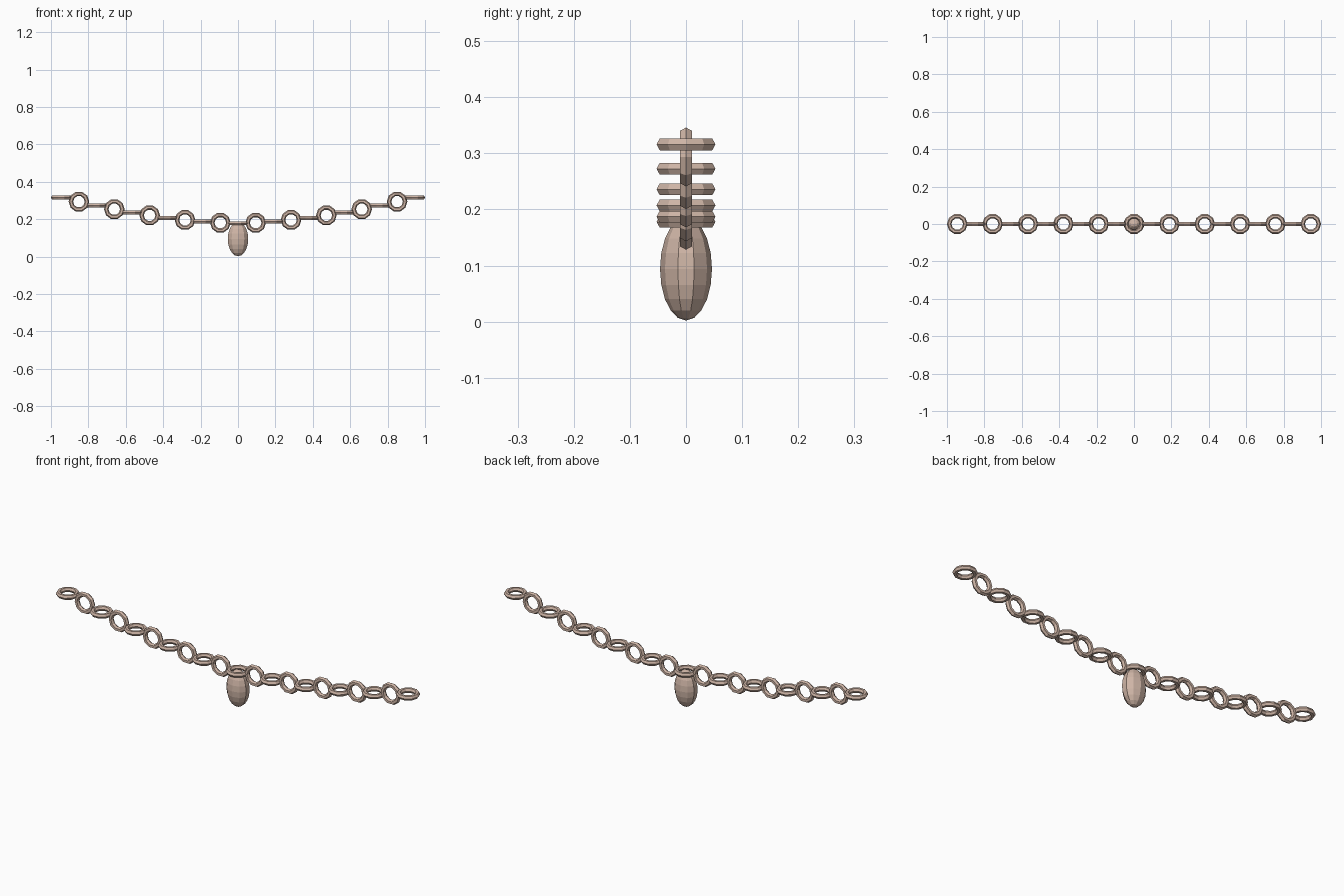
import bpy, bmesh, math
from mathutils import Matrix

if "Cube" in bpy.data.objects:
    bpy.data.objects.remove(bpy.data.objects["Cube"])

mat = bpy.data.materials.new("bronze")
mat.diffuse_color = (0.62, 0.46, 0.38, 1)
mat.use_nodes = True
mat.node_tree.nodes["Principled BSDF"].inputs["Base Color"].default_value = mat.diffuse_color

STEP, MAJOR, MINOR = 0.0945, 0.043, 0.0122
SEGS, SIDES = 10, 6


def finish(bm, name):
    bmesh.ops.recalc_face_normals(bm, faces=bm.faces)
    me = bpy.data.meshes.new(name)
    bm.to_mesh(me)
    bm.free()
    me.materials.append(mat)
    ob = bpy.data.objects.new(name, me)
    bpy.context.collection.objects.link(ob)
    return ob


def link(name, x, z, upright):
    # faceted ring lying flat, or turned to stand in the x-z plane
    bm = bmesh.new()
    loops = []
    for i in range(SEGS):
        a = math.tau * i / SEGS
        loop = []
        for j in range(SIDES):
            b = math.tau * j / SIDES
            r = MAJOR + MINOR * math.cos(b)
            loop.append(bm.verts.new((r * math.cos(a), r * math.sin(a), MINOR * math.sin(b))))
        loops.append(loop)
    for i in range(SEGS):
        p, q = loops[i], loops[(i + 1) % SEGS]
        for j in range(SIDES):
            k = (j + 1) % SIDES
            bm.faces.new((p[j], q[j], q[k], p[k]))
    if upright:
        bm.transform(Matrix.Rotation(math.pi / 2, 4, 'X'))
    ob = finish(bm, name)
    ob.location = (x, 0, z)


# sagging chain of alternating links
for i in range(-10, 11):
    z = 0.178 + 0.138 * (abs(i) / 10) ** 1.7
    link(f"chain_link_{i + 11:02d}", i * STEP, z, i % 2 == 1)

# drop pendant under the middle link
bm = bmesh.new()
bmesh.ops.create_uvsphere(bm, u_segments=10, v_segments=10, radius=1)
bm.transform(Matrix.Diagonal((0.0575, 0.0463, 0.092, 1)))
pendant = finish(bm, "pendant_drop")
pendant.location = (0, 0, 0.094)
